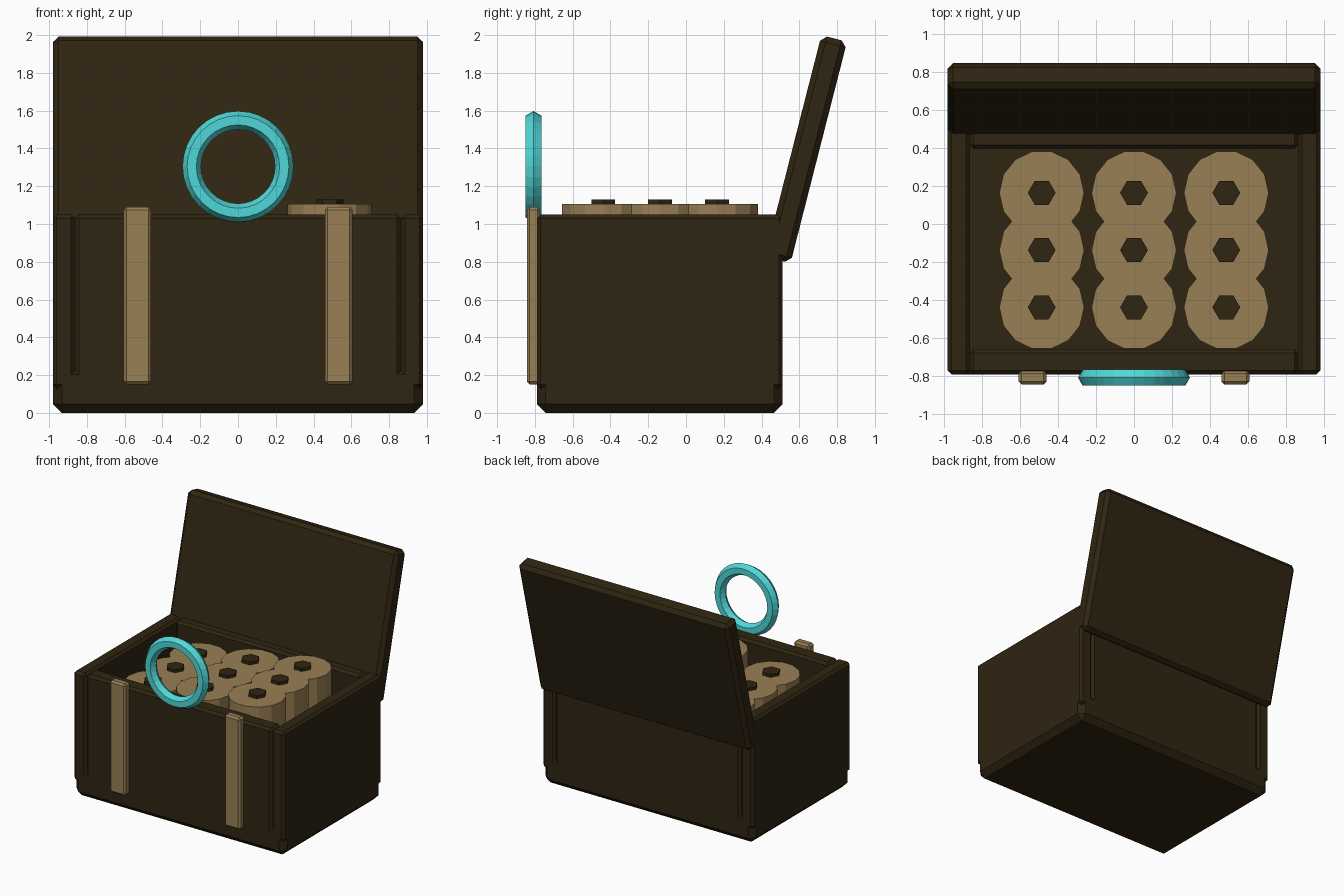
import bpy, bmesh, math
from mathutils import Matrix, Vector

if "Cube" in bpy.data.objects:
    bpy.data.objects.remove(bpy.data.objects["Cube"])


def material(name, rgb):
    m = bpy.data.materials.new(name)
    m.diffuse_color = (*rgb, 1)
    m.use_nodes = True
    m.node_tree.nodes["Principled BSDF"].inputs["Base Color"].default_value = m.diffuse_color
    return m


WOOD = material("dark wood", (0.028, 0.018, 0.0056))
TAN = material("tan", (0.32, 0.215, 0.09))
CYAN = material("cyan", (0.08, 0.68, 0.68))


def finish(name, bm, mat):
    bmesh.ops.recalc_face_normals(bm, faces=bm.faces)
    me = bpy.data.meshes.new(name)
    bm.to_mesh(me)
    bm.free()
    me.materials.append(mat)
    ob = bpy.data.objects.new(name, me)
    bpy.context.collection.objects.link(ob)
    return ob


def box(name, lo, hi, bevel, mat, tilt=0.0):
    lo, hi = Vector(lo), Vector(hi)
    bm = bmesh.new()
    bmesh.ops.create_cube(bm, size=1, matrix=Matrix.Diagonal((*(hi - lo), 1)))
    bmesh.ops.bevel(bm, geom=bm.edges[:], offset=bevel, segments=1, affect='EDGES')
    ob = finish(name, bm, mat)
    ob.location = (lo + hi) / 2
    ob.rotation_euler.x = tilt
    return ob


def prism(name, sides, radius, x, y, z0, z1, mat):
    # first vertex points towards +y
    bm = bmesh.new()
    mtx = Matrix.Translation((x, y, (z0 + z1) / 2)) @ Matrix.Rotation(math.pi / 2, 4, 'Z')
    bmesh.ops.create_cone(bm, cap_ends=True, segments=sides, radius1=radius,
                          radius2=radius, depth=z1 - z0, matrix=mtx)
    return finish(name, bm, mat)


# chest body: base and four walls
box("base", (-0.98, -0.79, 0), (0.98, 0.512, 0.25), 0.047, WOOD)
box("front_wall", (-0.863, -0.79, 0.13), (0.863, -0.657, 1.05), 0.02, WOOD)
box("back_wall", (-0.863, 0.395, 0.13), (0.863, 0.512, 1.05), 0.02, WOOD)
for side, x in (("left", -0.9215), ("right", 0.9215)):
    box(side + "_wall", (x - 0.0585, -0.79, 0.13), (x + 0.0585, 0.512, 1.05), 0.02, WOOD)

# open lid leaning back
box("lid", (-0.98, 0.565, 0.791), (0.98, 0.705, 2.001), 0.03, WOOD, tilt=-0.25)

# front straps
for side, x in (("left", -0.533), ("right", 0.533)):
    box(side + "_strap", (x - 0.073, -0.843, 0.15), (x + 0.073, -0.772, 1.09), 0.015, TAN)

# rolls with hexagonal caps, each column a little higher towards the right
for col, (x, top) in enumerate(((-0.485, 0.95), (0, 1.03), (0.485, 1.105))):
    for row in range(3):
        y = -0.438 + 0.301 * row
        prism(f"roll_{col}_{row}", 14, 0.223, x, y, 0.2, top, TAN)
        prism(f"roll_cap_{col}_{row}", 6, 0.073, x, y, top - 0.05, top + 0.025, WOOD)

# ring handle: hexagonal section swept around the y axis
N, M, R, r = 32, 6, 0.245, 0.049
bm = bmesh.new()
loops = []
for i in range(N):
    a = 2 * math.pi * i / N
    loop = []
    for j in range(M):
        b = 2 * math.pi * j / M
        d = R + r * math.cos(b)
        loop.append(bm.verts.new((d * math.sin(a), -0.8075 + r * math.sin(b),
                                  1.304 + d * math.cos(a))))
    loops.append(loop)
for i in range(N):
    p, q = loops[i], loops[(i + 1) % N]
    for j in range(M):
        k = (j + 1) % M
        bm.faces.new((p[j], q[j], q[k], p[k]))
finish("ring_handle", bm, CYAN)
